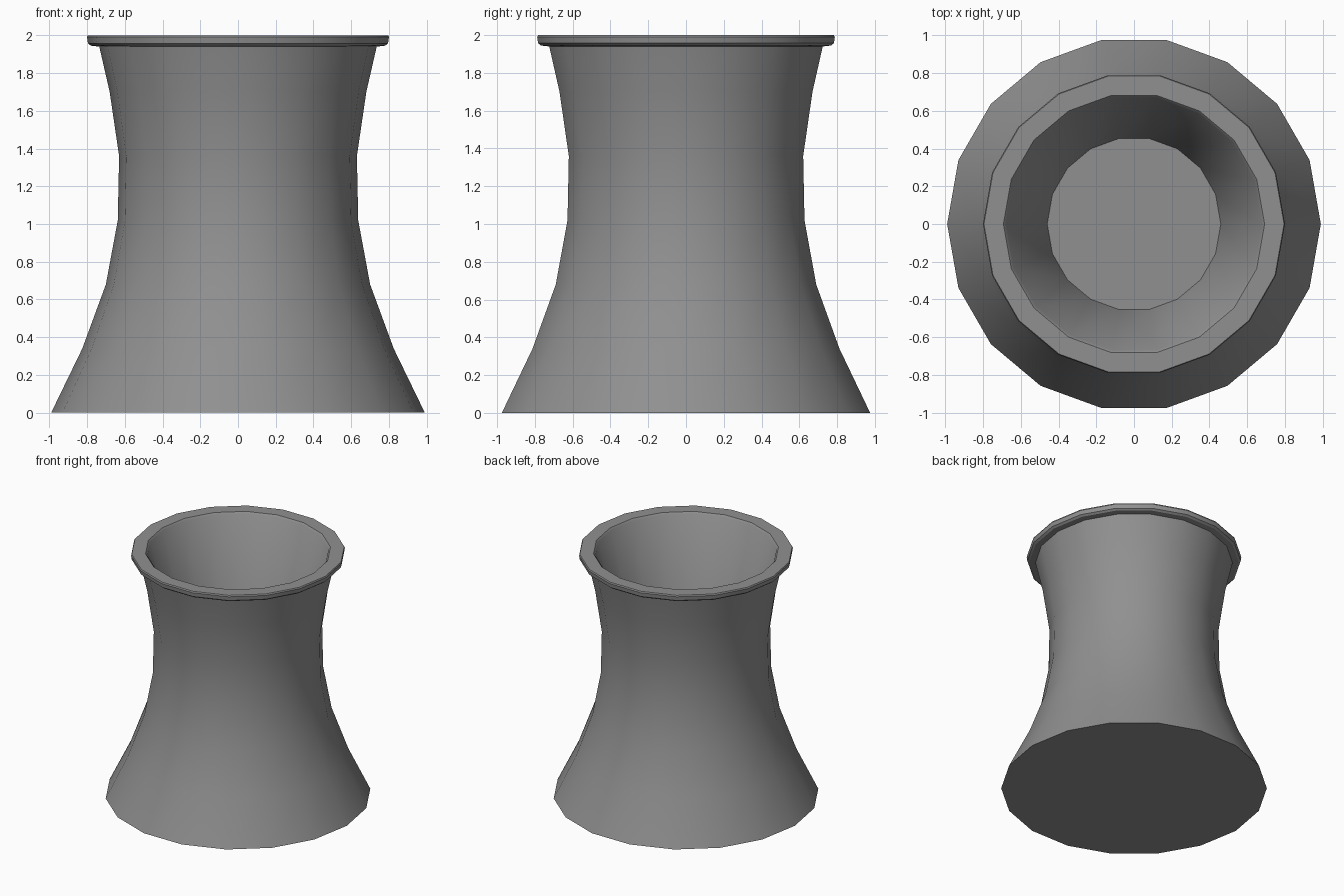
import bpy, bmesh, math

if "Cube" in bpy.data.objects:
    bpy.data.objects.remove(bpy.data.objects["Cube"])

SIDES = 18

concrete = bpy.data.materials.new("grey concrete")
concrete.diffuse_color = (0.28, 0.28, 0.28, 1)
concrete.use_nodes = True
concrete.node_tree.nodes["Principled BSDF"].inputs["Base Color"].default_value = concrete.diffuse_color

# Profile (radius, height): flared shell, rolled rim, chamfered mouth, tapering well
profile = [
    (0.99, 0.0), (0.825, 0.34), (0.70, 0.68), (0.637, 1.02),
    (0.63, 1.36), (0.68, 1.70), (0.735, 1.94),
    (0.78, 1.945), (0.795, 1.957), (0.80, 1.99), (0.795, 2.0),
    (0.692, 2.0), (0.678, 1.985), (0.46, 1.12),
]


def lathe(name, points, material):
    """Revolve a profile around z and cap both ends."""
    bm = bmesh.new()
    rings = []
    for r, z in points:
        rings.append([bm.verts.new((r * math.cos(2 * math.pi * i / SIDES),
                                    r * math.sin(2 * math.pi * i / SIDES), z))
                      for i in range(SIDES)])
    for a, b in zip(rings, rings[1:]):
        for i in range(SIDES):
            j = (i + 1) % SIDES
            bm.faces.new((a[i], a[j], b[j], b[i]))
    bm.faces.new(list(reversed(rings[0])))   # underside
    bm.faces.new(rings[-1])                  # floor of the well
    bmesh.ops.recalc_face_normals(bm, faces=bm.faces[:])
    mesh = bpy.data.meshes.new(name)
    bm.to_mesh(mesh)
    bm.free()
    mesh.materials.append(material)
    obj = bpy.data.objects.new(name, mesh)
    bpy.context.collection.objects.link(obj)
    return obj


# Cooling tower
tower = lathe("cooling_tower", profile, concrete)
bpy.context.view_layer.objects.active = tower
tower.select_set(True)
bpy.ops.object.shade_smooth_by_angle(angle=math.radians(30))
